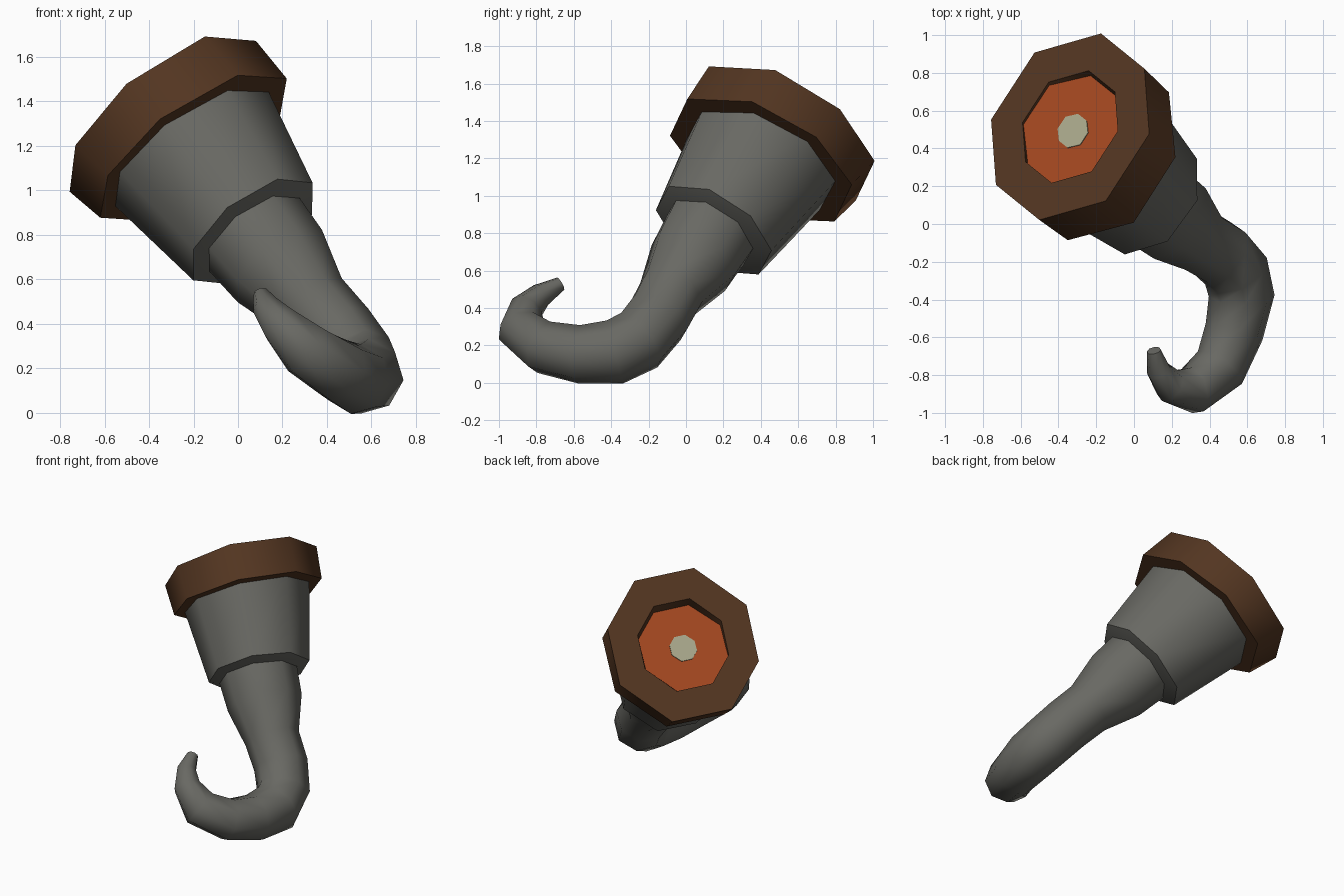
import bpy, bmesh, math
from mathutils import Vector

cube = bpy.data.objects.get("Cube")
if cube:
    bpy.data.objects.remove(cube, do_unlink=True)

SIDES = 8


def material(name, rgb):
    m = bpy.data.materials.new(name)
    m.use_nodes = True
    m.diffuse_color = (*rgb, 1)
    m.node_tree.nodes["Principled BSDF"].inputs["Base Color"].default_value = (*rgb, 1)
    return m


metal = material("dark grey metal", (0.14, 0.14, 0.125))
leather = material("brown leather", (0.086, 0.036, 0.015))
flesh = material("rusty orange", (0.365, 0.062, 0.014))
bone = material("pale bone", (0.39, 0.385, 0.255))

# Direction of the first corner of every ring
corner = Vector((0.415, -0.04, 0.33))


def loft(name, rings, mats, squash=0.0, cap_last=0, sharp=52):
    """Skin octagonal rings (centre, normal, radius), slightly oval by squash, and close both ends."""
    bm = bmesh.new()
    loops = []
    e1 = corner
    for centre, normal, radius in rings:
        # carry the corner direction from ring to ring so the skin does not twist
        n = Vector(normal).normalized()
        e1 = (e1 - n * e1.dot(n)).normalized()
        e2 = n.cross(e1)
        loop = []
        for i in range(SIDES):
            a = math.tau * i / SIDES
            r = radius * (1 - squash * math.sin(2 * a))
            loop.append(bm.verts.new(Vector(centre) + r * (math.cos(a) * e1 + math.sin(a) * e2)))
        loops.append(loop)
    for a, b in zip(loops, loops[1:]):
        for i in range(SIDES):
            j = (i + 1) % SIDES
            bm.faces.new((a[i], a[j], b[j], b[i]))
    bm.faces.new(loops[0][::-1])
    bm.faces.new(loops[-1]).material_index = cap_last
    bmesh.ops.recalc_face_normals(bm, faces=bm.faces)
    mesh = bpy.data.meshes.new(name)
    bm.to_mesh(mesh)
    bm.free()
    for m in mats:
        mesh.materials.append(m)
    obj = bpy.data.objects.new(name, mesh)
    bpy.context.collection.objects.link(obj)
    bpy.ops.object.select_all(action='DESELECT')
    obj.select_set(True)
    bpy.context.view_layer.objects.active = obj
    bpy.ops.object.shade_smooth_by_angle(angle=math.radians(sharp))


# Thick cuff, thinner at its lower side, with a recessed floor
top = Vector((-0.338, 0.515, 1.333))
top_dir = (-0.555, 0.40, 0.73)
under_dir = (-0.53, 0.37, 0.765)
floor = Vector((-0.322, 0.492, 1.295))
floor_dir = Vector((-0.48, 0.37, 0.795)).normalized()
loft("cuff", [((-0.20, 0.40, 1.19), under_dir, 0.525), (top, top_dir, 0.54),
              (top, top_dir, 0.325), (floor, floor_dir, 0.318)],
     [leather, flesh], squash=0.045, cap_last=1)

# Bone disc on the recessed floor
loft("bone_disc", [(floor - floor_dir * 0.002, floor_dir, 0.097),
                   (floor + floor_dir * 0.005, floor_dir, 0.097)], [bone], squash=0.045)

# Tapered socket with a shallow lip leading to the hook
rim_dir = Vector((-0.54, 0.45, 0.71))
neck = Vector((0.075, 0.125, 0.80))
loft("socket", [(neck, rim_dir, 0.255), ((0.067, 0.148, 0.815), rim_dir, 0.347),
                ((-0.235, 0.425, 1.225), under_dir, 0.44)], [metal], squash=0.02)

# Curved hook: x, y, z, radius along its centre line
path = [(*neck, 0.262), (0.188, 0.04, 0.66, 0.25), (0.33, -0.078, 0.485, 0.182),
        (0.45, -0.15, 0.35, 0.18), (0.54, -0.25, 0.228, 0.178), (0.57, -0.38, 0.165, 0.175),
        (0.53, -0.57, 0.152, 0.158), (0.455, -0.76, 0.19, 0.145), (0.31, -0.88, 0.28, 0.13),
        (0.19, -0.855, 0.395, 0.092), (0.13, -0.775, 0.47, 0.065), (0.105, -0.67, 0.53, 0.038)]
points = [Vector(p[:3]) for p in path]
steps = [(b - a).normalized() for a, b in zip(points, points[1:])]
tangents = [-rim_dir] + [a + b for a, b in zip(steps, steps[1:])] + [steps[-1]]
loft("hook", [(p, t, spec[3]) for p, t, spec in zip(points, tangents, path)], [metal], sharp=65)
